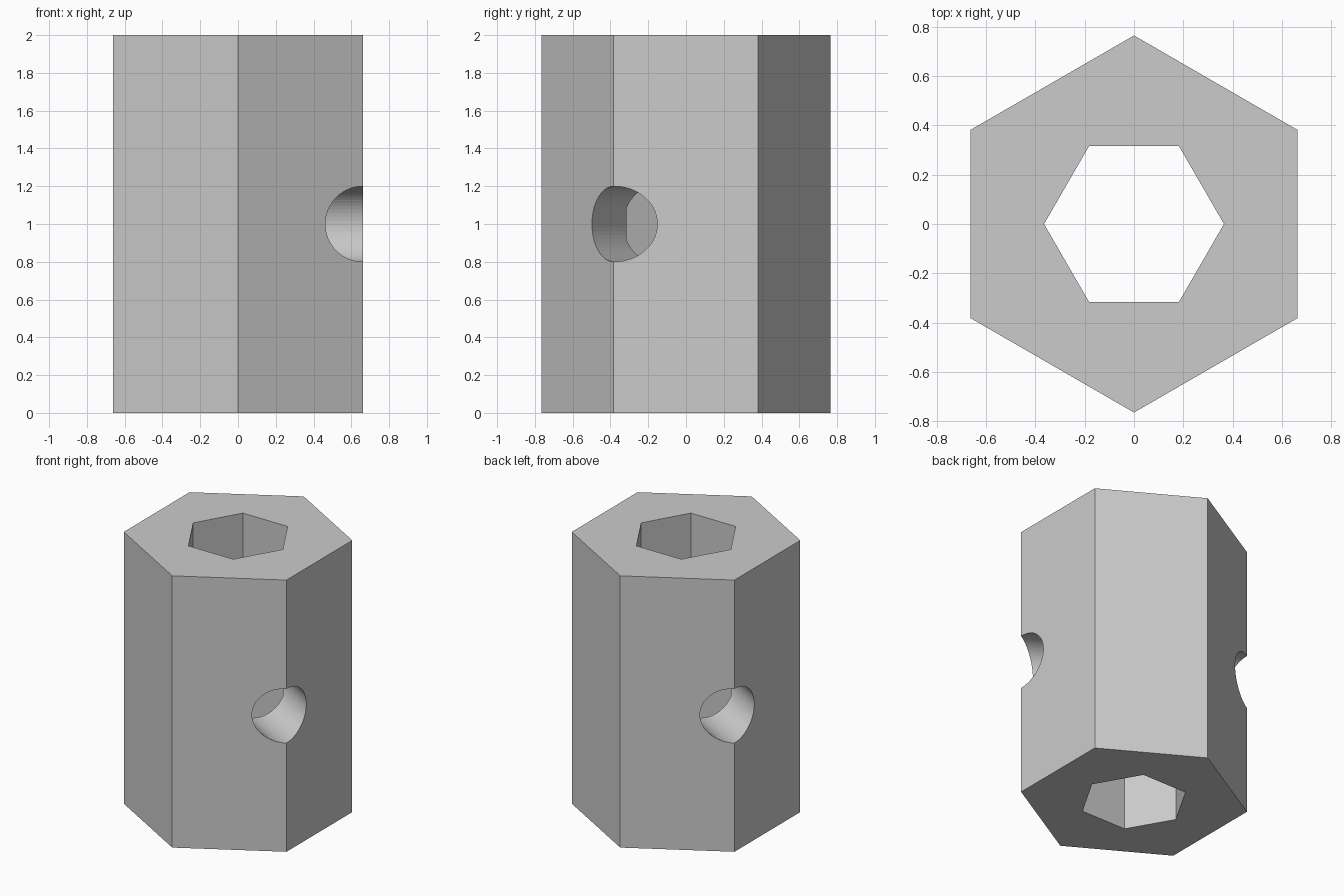
import bpy
from math import radians

if "Cube" in bpy.data.objects:
    bpy.data.objects.remove(bpy.data.objects["Cube"])


def prism(name, sides, radius, depth, rotation=(0, 0, 0)):
    """Straight prism centred halfway up the model."""
    bpy.ops.mesh.primitive_cylinder_add(
        vertices=sides, radius=radius, depth=depth, location=(0, 0, 1),
        rotation=[radians(a) for a in rotation])
    obj = bpy.context.object
    obj.name = name
    return obj


# Hexagonal body with corners on the y axis
body = prism("hex_sleeve", 6, 0.765, 2.0)

# Hexagonal bore turned 30 degrees, and a round cross hole through two opposite corners
cutters = [
    prism("bore_cutter", 6, 0.365, 2.4, (0, 0, 30)),
    prism("cross_hole_cutter", 64, 0.2, 2.4, (0, 90, -30)),
]

for cutter in cutters:
    cutter.hide_render = True
    cutter.display_type = 'WIRE'
    cut = body.modifiers.new(cutter.name, 'BOOLEAN')
    cut.operation = 'DIFFERENCE'
    cut.solver = 'EXACT'
    cut.object = cutter
